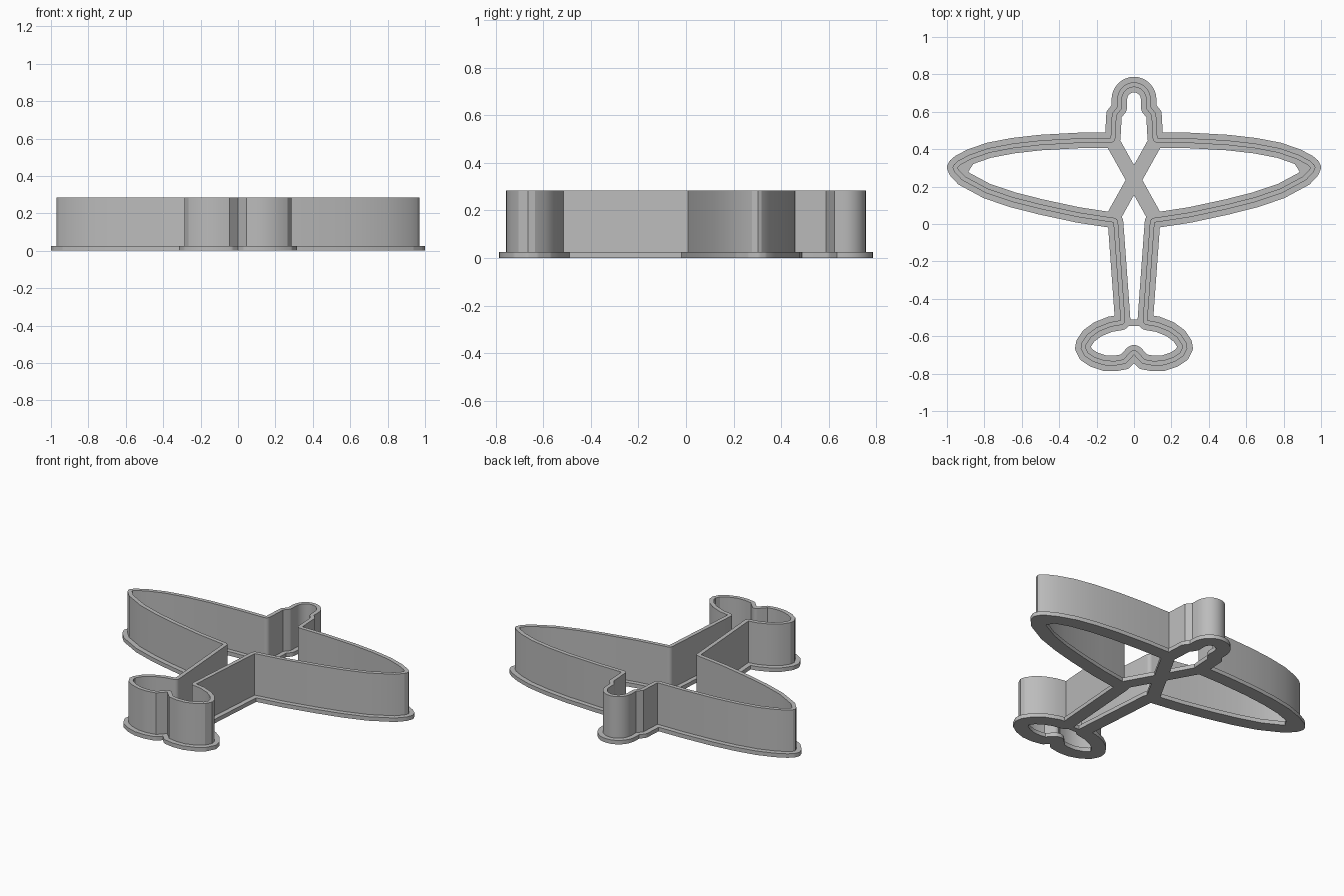
import bpy
from math import sin, cos, pi, ceil
from mathutils import Vector, Matrix
from mathutils.geometry import intersect_point_line

cube = bpy.data.objects.get("Cube")
if cube:
    bpy.data.objects.remove(cube)

WALL_TOP, FLANGE_TOP = 0.285, 0.025
FLANGE_OUT, WALL_IN, FLANGE_IN = 0.03, -0.025, -0.053

grey = bpy.data.materials.new("plain grey")
grey.use_nodes = True
colour = (0.5, 0.5, 0.5, 1)
grey.diffuse_color = colour
grey.node_tree.nodes["Principled BSDF"].inputs["Base Color"].default_value = colour

# Half outline of the plane, clockwise from the nose tip to the tail notch
nose = [(0.09 * sin(a * pi / 16), 0.665 + 0.092 * cos(a * pi / 16)) for a in range(9)]
nose += [(0.09, 0.625), (0.118, 0.59)]
wing = [(0.125, 0.46), (0.3, 0.458), (0.5, 0.447), (0.65, 0.43), (0.78, 0.405),
        (0.88, 0.37), (0.94, 0.338), (0.963, 0.318), (0.97, 0.303), (0.96, 0.278),
        (0.92, 0.235), (0.79, 0.165), (0.65, 0.118), (0.5, 0.08), (0.3, 0.037), (0.11, 0.008)]
tail = [(0.072, -0.515), (0.13, -0.525), (0.2, -0.553), (0.25, -0.59), (0.28, -0.635),
        (0.285, -0.665), (0.265, -0.705), (0.22, -0.735), (0.16, -0.755), (0.1, -0.757),
        (0.045, -0.747), (0, -0.7)]
half = [Vector(p) for p in nose + wing + tail]
outline = half + [Vector((-p.x, p.y)) for p in reversed(half[1:-1])]


def offset(points, d):
    """Offset a clockwise loop (positive is outward), rounding open corners."""
    n, result = len(points), []
    for i, p in enumerate(points):
        a = (p - points[i - 1]).normalized()
        b = (points[(i + 1) % n] - p).normalized()
        na, nb = Vector((-a.y, a.x)), Vector((-b.y, b.x))
        turn = na.angle_signed(nb)
        if turn * d > 0 and abs(turn) > 0.3:
            steps = ceil(abs(turn) / 0.25)
            result += [p + na.slerp(nb, k / steps) * d for k in range(steps + 1)]
        else:
            result.append(p + (na + nb) * d / (1 + na.dot(nb)))

    def clearance(q):
        best = 9
        for i in range(n):
            s, e = points[i - 1], points[i]
            hit, t = intersect_point_line(q, s, e)
            best = min(best, (q - s.lerp(e, min(max(t, 0), 1))).length)
        return best
    # Drop points that fold back over the outline
    return [q for q in result if clearance(q) > abs(d) - 0.002]


def slab(name, loops, height):
    """Extrude filled loops (inner loops become holes) up from the ground."""
    curve = bpy.data.curves.new(name, "CURVE")
    curve.dimensions = "2D"
    curve.fill_mode = "BOTH"
    curve.extrude = height / 2
    for loop in loops:
        spline = curve.splines.new("POLY")
        spline.points.add(len(loop) - 1)
        for point, p in zip(spline.points, loop):
            point.co = (p.x, p.y, 0, 1)
        spline.use_cyclic_u = True
    temp = bpy.data.objects.new(name, curve)
    bpy.context.collection.objects.link(temp)
    bpy.context.view_layer.update()
    mesh = bpy.data.meshes.new_from_object(
        temp.evaluated_get(bpy.context.evaluated_depsgraph_get()))
    bpy.data.objects.remove(temp)
    mesh.transform(Matrix.Translation((0, 0, height / 2)))
    mesh.materials.clear()
    mesh.materials.append(grey)
    mesh.name = name
    obj = bpy.data.objects.new(name, mesh)
    bpy.context.collection.objects.link(obj)
    bpy.ops.object.select_all(action="DESELECT")
    obj.select_set(True)
    bpy.context.view_layer.objects.active = obj
    bpy.ops.object.shade_smooth_by_angle(angle=0.35)
    return obj


def bar(name, start, end, width):
    """Flat strap between two points."""
    s, e = Vector(start), Vector(end)
    d = (e - s).normalized()
    side = Vector((-d.y, d.x)) * width / 2
    slab(name, [[s + side, e + side, e - side, s - side]], FLANGE_TOP)


# Upright wall and the flat flange around its foot
slab("cutter_wall", [outline, offset(outline, WALL_IN)], WALL_TOP)
slab("base_flange", [offset(outline, FLANGE_OUT), offset(outline, FLANGE_IN)], FLANGE_TOP)

# Crossed straps between the wing roots, and the strap ahead of the tail
for side, label in ((1, "left"), (-1, "right")):
    bar(label + "_cross_strap", (side * 0.11, 0.432), (-side * 0.11, 0.038), 0.078)
bar("tail_strap", (-0.05, -0.528), (0.05, -0.528), 0.036)
